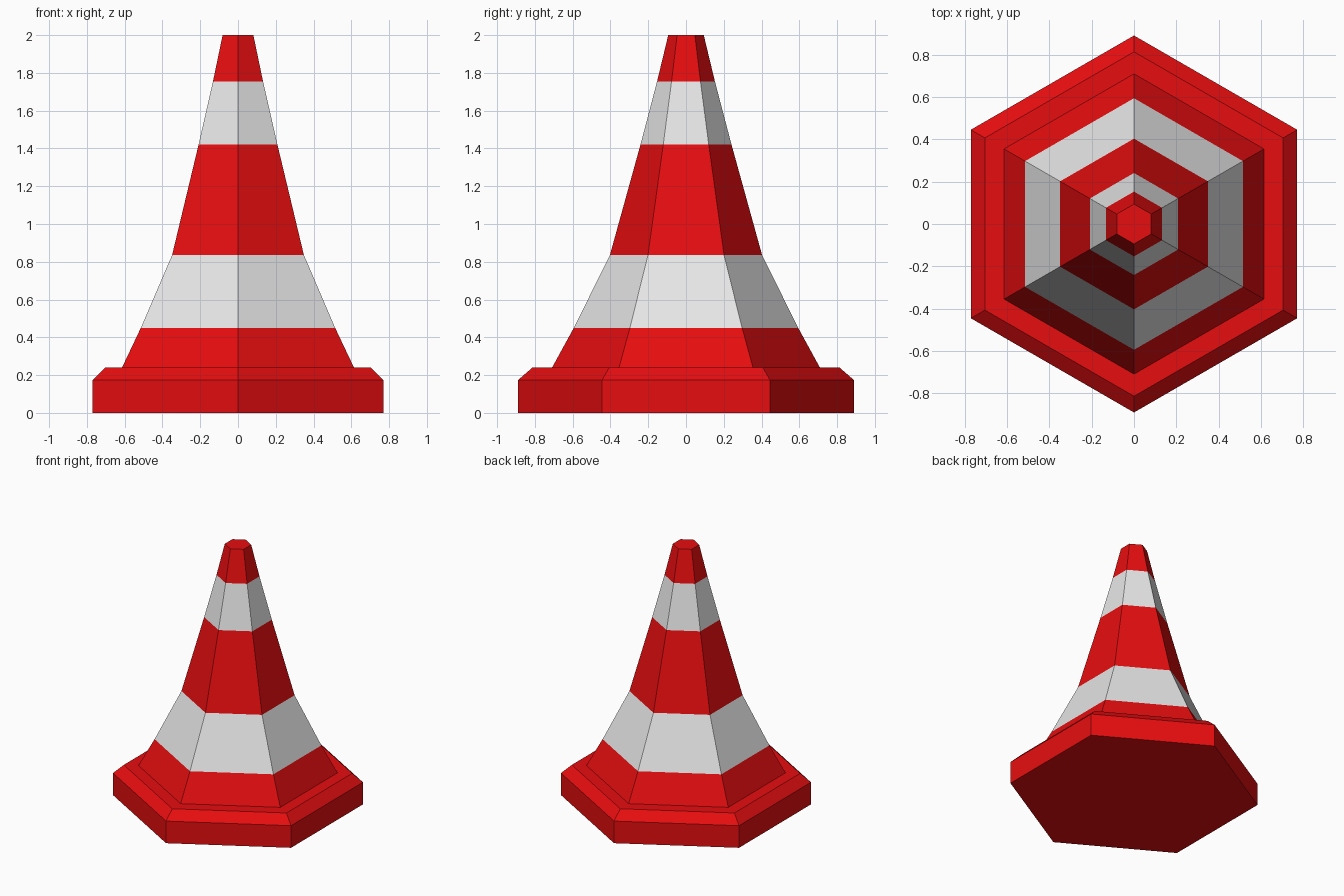
import bpy
import bmesh
from math import sin, cos, tau

SIDES = 6

default = bpy.data.objects.get("Cube")
if default:
    bpy.data.objects.remove(default, do_unlink=True)


def make_material(name, rgb):
    mat = bpy.data.materials.new(name)
    mat.use_nodes = True
    color = (*rgb, 1.0)
    mat.diffuse_color = color
    mat.node_tree.nodes["Principled BSDF"].inputs["Base Color"].default_value = color
    return mat


RED = make_material("signal red", (0.8, 0.004, 0.005))
WHITE = make_material("stripe white", (0.8, 0.8, 0.8))


def hex_loft(name, profile, bands, materials):
    """Join hexagonal rings (radius, height); bands gives the material per ring gap."""
    bm = bmesh.new()
    rings = []
    for radius, z in profile:
        # corners point to the front and back
        rings.append([bm.verts.new((radius * sin(tau * i / SIDES),
                                    -radius * cos(tau * i / SIDES), z))
                      for i in range(SIDES)])
    for lower, upper, band in zip(rings, rings[1:], bands):
        for i in range(SIDES):
            j = (i + 1) % SIDES
            face = bm.faces.new((lower[i], lower[j], upper[j], upper[i]))
            face.material_index = band
    bm.faces.new(rings[0][::-1])
    bm.faces.new(rings[-1])
    bmesh.ops.recalc_face_normals(bm, faces=bm.faces)

    mesh = bpy.data.meshes.new(name)
    bm.to_mesh(mesh)
    bm.free()
    for mat in materials:
        mesh.materials.append(mat)
    obj = bpy.data.objects.new(name, mesh)
    bpy.context.collection.objects.link(obj)
    return obj


# Foot plate with a chamfered rim
hex_loft("base_plate", [(0.89, 0), (0.89, 0.173), (0.813, 0.24)], [0, 0], [RED])

# Flared cone with alternating red and white bands
hex_loft("cone_body",
         [(0.709, 0.24), (0.594, 0.45), (0.403, 0.835),
          (0.241, 1.42), (0.153, 1.755), (0.094, 2.0)],
         [0, 1, 0, 1, 0], [RED, WHITE])
